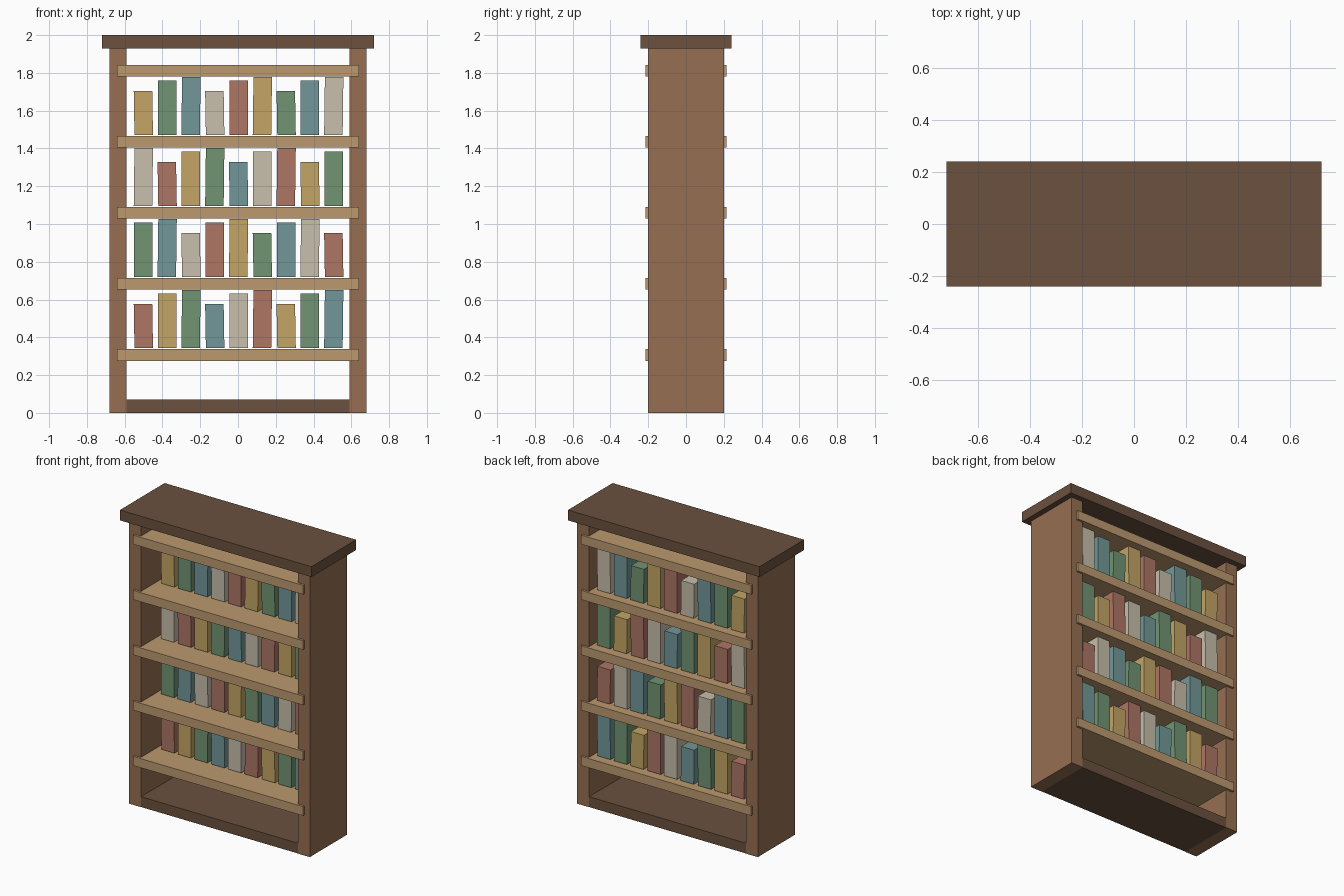
import bpy
import bmesh

cube = bpy.data.objects.get("Cube")
if cube:
    bpy.data.objects.remove(cube, do_unlink=True)


def material(name, rgb):
    """Flat material from 0-255 display values, converted to linear."""
    linear = [((c / 255 + 0.055) / 1.055) ** 2.4 for c in rgb]
    mat = bpy.data.materials.new(name)
    mat.use_nodes = True
    mat.diffuse_color = (*linear, 1)
    bsdf = mat.node_tree.nodes["Principled BSDF"]
    bsdf.inputs["Base Color"].default_value = (*linear, 1)
    bsdf.inputs["Roughness"].default_value = 0.8
    return mat


def box(name, mat, x, y, z, lean=0.0):
    """Box spanning the given (low, high) ranges; lean shifts its top in x."""
    mesh = bpy.data.meshes.new(name)
    bm = bmesh.new()
    bmesh.ops.create_cube(bm, size=1)
    for v in bm.verts:
        top = v.co.z > 0
        v.co = (x[v.co.x > 0] + (lean if top else -lean),
                y[v.co.y > 0], z[top])
    bm.to_mesh(mesh)
    bm.free()
    mesh.materials.append(mat)
    obj = bpy.data.objects.new(name, mesh)
    bpy.context.collection.objects.link(obj)
    return obj


dark_wood = material("dark wood", (107, 81, 63))
side_wood = material("side wood", (151, 111, 82))
shelf_wood = material("shelf wood", (188, 153, 111))
covers = [
    material("red cover", (174, 118, 101)),
    material("yellow cover", (195, 165, 101)),
    material("green cover", (113, 148, 114)),
    material("teal cover", (114, 151, 152)),
    material("cream cover", (200, 191, 171)),
]

# Carcass: crown board, base board and two side panels, open front and back
box("crown_board", dark_wood, (-0.72, 0.72), (-0.24, 0.24), (1.93, 2.0))
box("base_board", dark_wood, (-0.59, 0.59), (-0.198, 0.198), (0, 0.07))
for side, sign in (("left", 1), ("right", -1)):
    box(side + "_side_panel", side_wood, sorted((sign * 0.59, sign * 0.68)),
        (-0.2, 0.2), (0, 1.93))

# Shelves run a little proud of the side panels
SHELF_STEP = 0.376
shelf_tops = [0.338 + SHELF_STEP * i for i in range(5)]
for i, top in enumerate(shelf_tops):
    box(f"shelf_{i + 1}", shelf_wood, (-0.64, 0.64), (-0.215, 0.215),
        (top - 0.062, top))

# Books: three heights and five covers cycling along each row
heights = (0.233, 0.288, 0.308)
for row, top in enumerate(shelf_tops[:4]):
    for col in range(9):
        x = (col - 4) * 0.126 + 0.003
        z = top + 0.005
        lean = ((row + col) % 3 - 1) * 0.002
        box(f"book_{row + 1}_{col + 1}", covers[(2 * row + col) % 5],
            (x - 0.049, x + 0.049), (-0.04, 0.16),
            (z, z + heights[(row + col) % 3]), lean)
